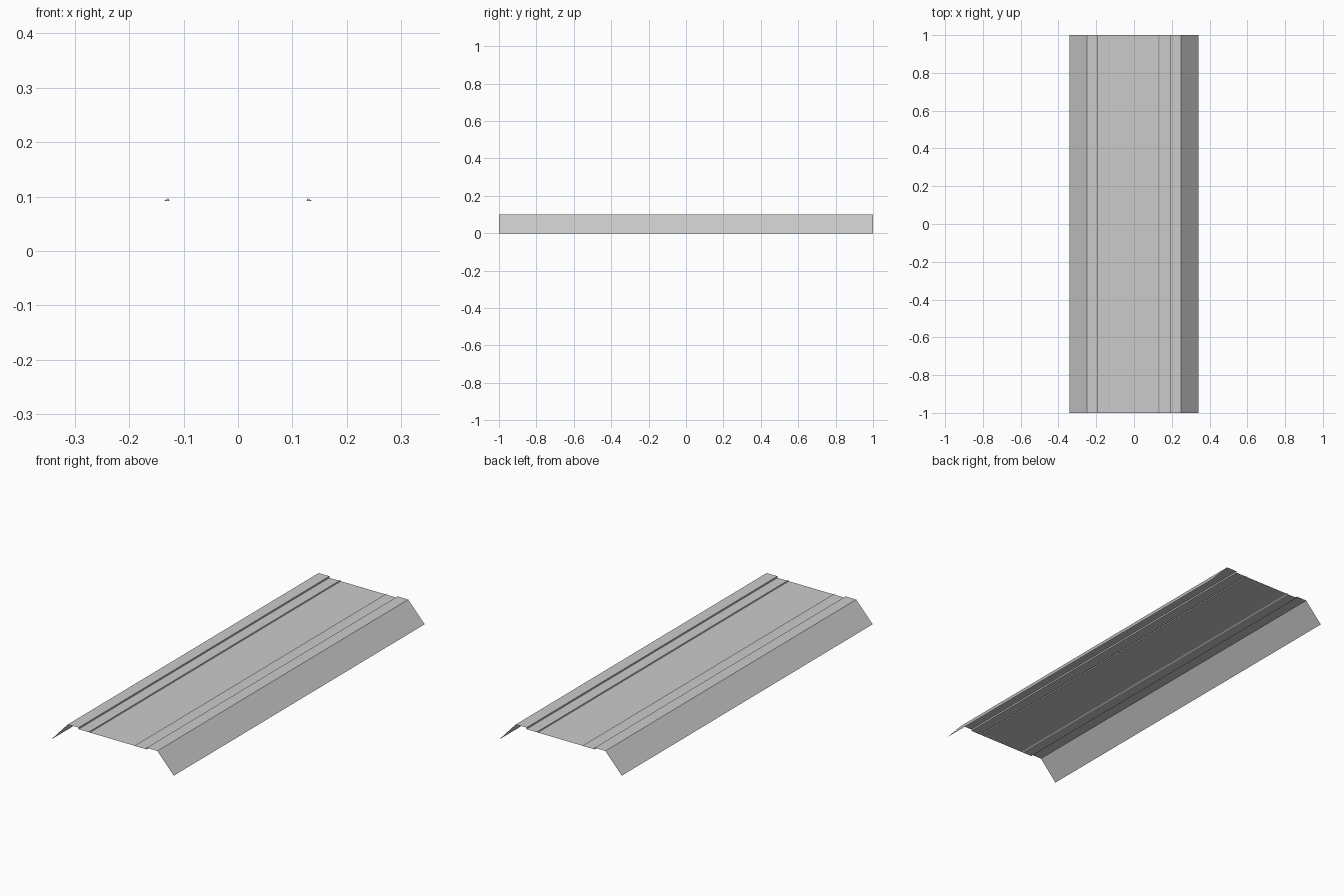
import bpy, bmesh

if "Cube" in bpy.data.objects:
    bpy.data.objects.remove(bpy.data.objects["Cube"])

LENGTH = 2.0

# Left half of the folded sheet section (x, z): flap, shoulder, step, small rib
half = [(-0.342, 0.0), (-0.25, 0.1), (-0.19, 0.1), (-0.19, 0.092),
        (-0.136, 0.092), (-0.128, 0.097), (-0.126, 0.092)]
profile = half + [(-x, z) for x, z in reversed(half)]


def make_object(name, bm):
    mesh = bpy.data.meshes.new(name)
    bm.to_mesh(mesh)
    bm.free()
    obj = bpy.data.objects.new(name, mesh)
    bpy.context.collection.objects.link(obj)
    return obj


bm = bmesh.new()
front = [bm.verts.new((x, -LENGTH / 2, z)) for x, z in profile]
back = [bm.verts.new((x, LENGTH / 2, z)) for x, z in profile]

# Open sheet, faces pointing up and outwards
for i in range(len(profile) - 1):
    bm.faces.new((front[i], front[i + 1], back[i + 1], back[i]))

# Triangular caps closing both ends of each stiffening rib
for first in (4, 7):
    a, b, c = first, first + 1, first + 2
    bm.faces.new((front[a], front[c], front[b]))
    bm.faces.new((back[a], back[b], back[c]))

make_object("folded_metal_sheet", bm)
